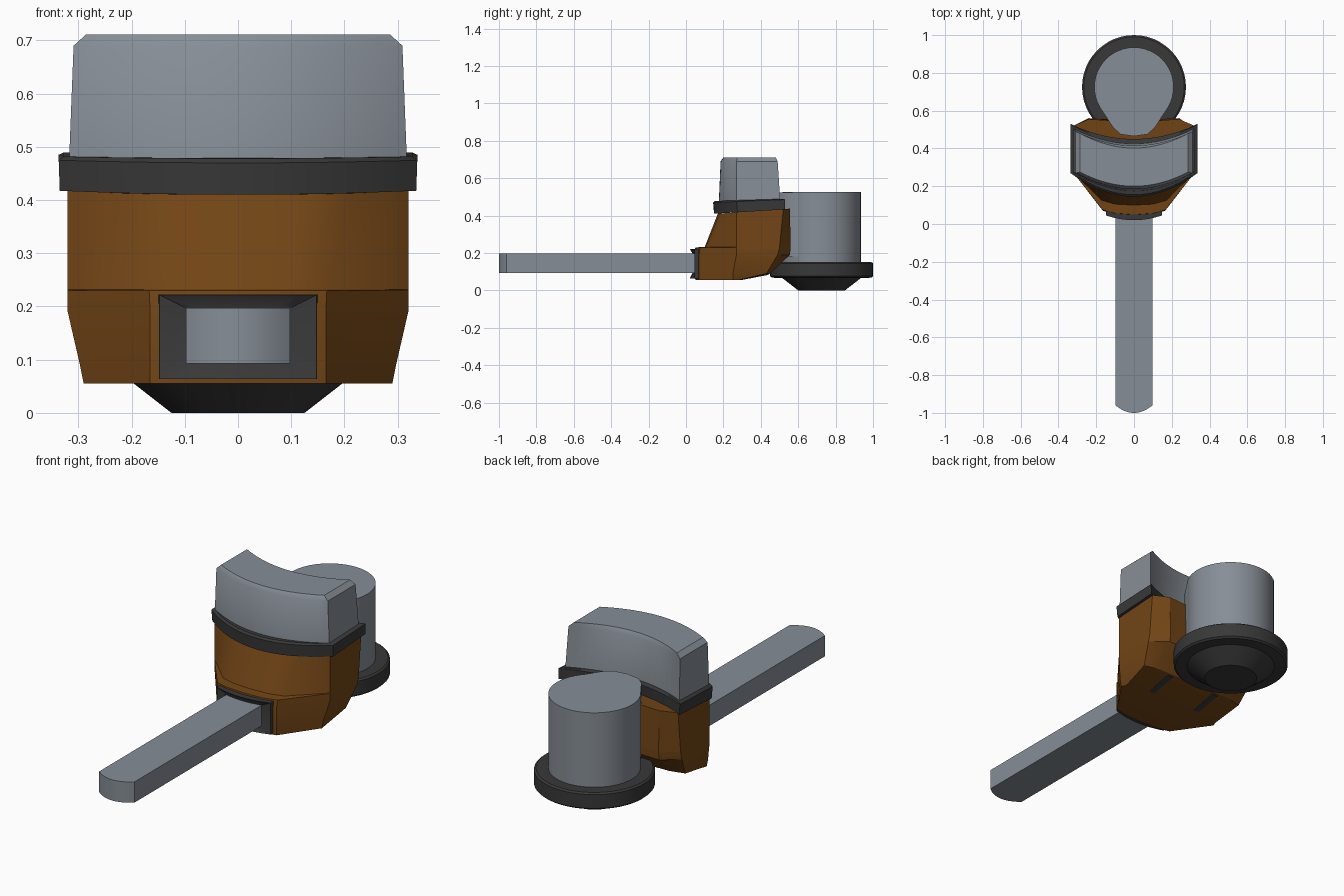
import bpy, bmesh, math

if "Cube" in bpy.data.objects:
    bpy.data.objects.remove(bpy.data.objects["Cube"])


def material(name, rgb):
    m = bpy.data.materials.new(name)
    m.diffuse_color = (*rgb, 1)
    m.use_nodes = True
    m.node_tree.nodes["Principled BSDF"].inputs["Base Color"].default_value = m.diffuse_color
    return m


GREY = material("steel grey", (0.24, 0.27, 0.305))
BROWN = material("burnt orange", (0.17, 0.06, 0.008))
DARK = material("charcoal", (0.04, 0.04, 0.04))


def loft(name, rings, mat, angle=35):
    """Skin a list of closed rings of equal length and cap both ends."""
    bm = bmesh.new()
    vs = [[bm.verts.new(p) for p in r] for r in rings]
    n = len(rings[0])
    for a, b in zip(vs, vs[1:]):
        for i in range(n):
            j = (i + 1) % n
            bm.faces.new((a[i], a[j], b[j], b[i]))
    bm.faces.new(vs[0][::-1])
    bm.faces.new(vs[-1])
    bmesh.ops.recalc_face_normals(bm, faces=bm.faces)
    me = bpy.data.meshes.new(name)
    bm.to_mesh(me)
    bm.free()
    me.materials.append(mat)
    ob = bpy.data.objects.new(name, me)
    bpy.context.collection.objects.link(ob)
    bpy.context.view_layer.objects.active = ob
    ob.select_set(True)
    bpy.ops.object.shade_smooth_by_angle(angle=math.radians(angle))
    ob.select_set(False)
    return ob


def mirrored(half, z):
    """Half plan outline (first and last points on x = 0) to a full ring."""
    full = half + [(-x, y) for x, y in half[-2:0:-1]]
    return [(x, y, z(y) if callable(z) else z) for x, y in full]


def crescent(hw, front, front_end, back, back_end, z, n=16):
    """Curved band outline: bowed front and rear edges, straight ends."""
    t = [-1 + 2 * i / n for i in range(n + 1)]
    pts = [(hw * s, front + (front_end - front) * s * s) for s in t]
    pts += [(hw * s, back + (back_end - back) * s * s) for s in t[::-1]]
    return [(x, y, z(y) if callable(z) else z) for x, y in pts]


def turned(name, profile, mat, cy, n=48):
    rings = [[(r * math.cos(2 * math.pi * i / n),
               cy + r * math.sin(2 * math.pi * i / n), z)
              for i in range(n)] for r, z in profile]
    return loft(name, rings, mat)


# Long bar with a rounded front end
tip = [(0.098 * i / 8, -0.96 - 0.04 * (1 - (i / 8) ** 2)) for i in range(9)]
bar = tip + [(0.098, 0.08), (0, 0.08)]
loft("bar", [mirrored(bar, 0.093), mirrored(bar, 0.197)], GREY)


# Flared dark collar where the bar enters the body, bowed in plan
def collar_ring(hw, z0, z1, y, bow):
    t = [-1 + i / 4 for i in range(9)]
    low = [(hw * s, y + bow * s * s, z0) for s in t]
    return low + [(x, yy, z1) for x, yy, _ in low[::-1]]


loft("collar", [collar_ring(0.1, 0.092, 0.198, 0.035, 0.012),
                collar_ring(0.148, 0.064, 0.222, 0.02, 0.025),
                collar_ring(0.152, 0.062, 0.224, 0.12, 0.02)], DARK)


# Faceted main body, built as stacked plan outlines
def tilt(y):
    return 0.41 + 0.07 * (y - 0.17)


layers = [
    (0.055, [(0, .05), (.10, .055), (.165, .07), (.29, .25), (.28, .28), (.2, .29), (0, .29)]),
    (0.09, [(0, .047), (.10, .053), (.165, .07), (.297, .25), (.297, .43), (.22, .45), (0, .45)]),
    (0.19, [(0, .045), (.10, .052), (.165, .07), (.32, .27), (.32, .49), (.24, .555), (0, .55)]),
    (0.23, [(0, .05), (.10, .057), (.167, .075), (.32, .27), (.32, .50), (.24, .56), (0, .55)]),
    (0.232, [(0, .10), (.10, .105), (.17, .125), (.32, .27), (.32, .50), (.24, .56), (0, .55)]),
    (tilt, [(0, .17), (.12, .18), (.21, .205), (.32, .27), (.32, .52), (.24, .555), (0, .54)]),
]
loft("body", [mirrored(p, z) for z, p in layers], BROWN, 30)

# Dark strips under the body
for s in (-1, 1):
    ring = [(.125, .30, .056), (.155, .30, .056), (.155, .44, .083), (.125, .44, .083)]
    low = [(s * x, y, z) for x, y, z in ring]
    loft("underside_strip", [low, [(x, y, z + 0.009) for x, y, z in low]], DARK)

# Dark tilted rim between body and upper block
loft("rim", [
    crescent(.335, .15, .275, .445, .53, lambda y: 0.41 + 0.06 * (y - 0.15)),
    crescent(.337, .145, .27, .45, .53, lambda y: 0.47 + 0.04 * (y - 0.15)),
    crescent(.328, .155, .275, .44, .522, lambda y: 0.478 + 0.03 * (y - 0.15)),
], DARK)

# Curved upper block with a chamfered top
loft("upper_block", [
    crescent(.318, .175, .27, .425, .505, 0.46),
    crescent(.309, .185, .27, .415, .49, 0.69),
    crescent(.286, .20, .275, .402, .48, 0.711),
], GREY)

# Upright cylinder and the neck joining it to the body
turned("cylinder", [(0.21, 0.14), (0.21, 0.525)], GREY, 0.725)
neck = [(0, .465), (.07, .475), (.11, .51), (.17, .602), (.17, .70), (0, .70)]
loft("cylinder_neck", [mirrored(neck, 0.18), mirrored(neck, 0.5235)], GREY)

# Round dark foot with a tapered underside
turned("foot", [(0.125, 0), (0.21, 0.066), (0.266, 0.068), (0.275, 0.076),
                (0.275, 0.145), (0.266, 0.152), (0.2, 0.152)], DARK, 0.725)
